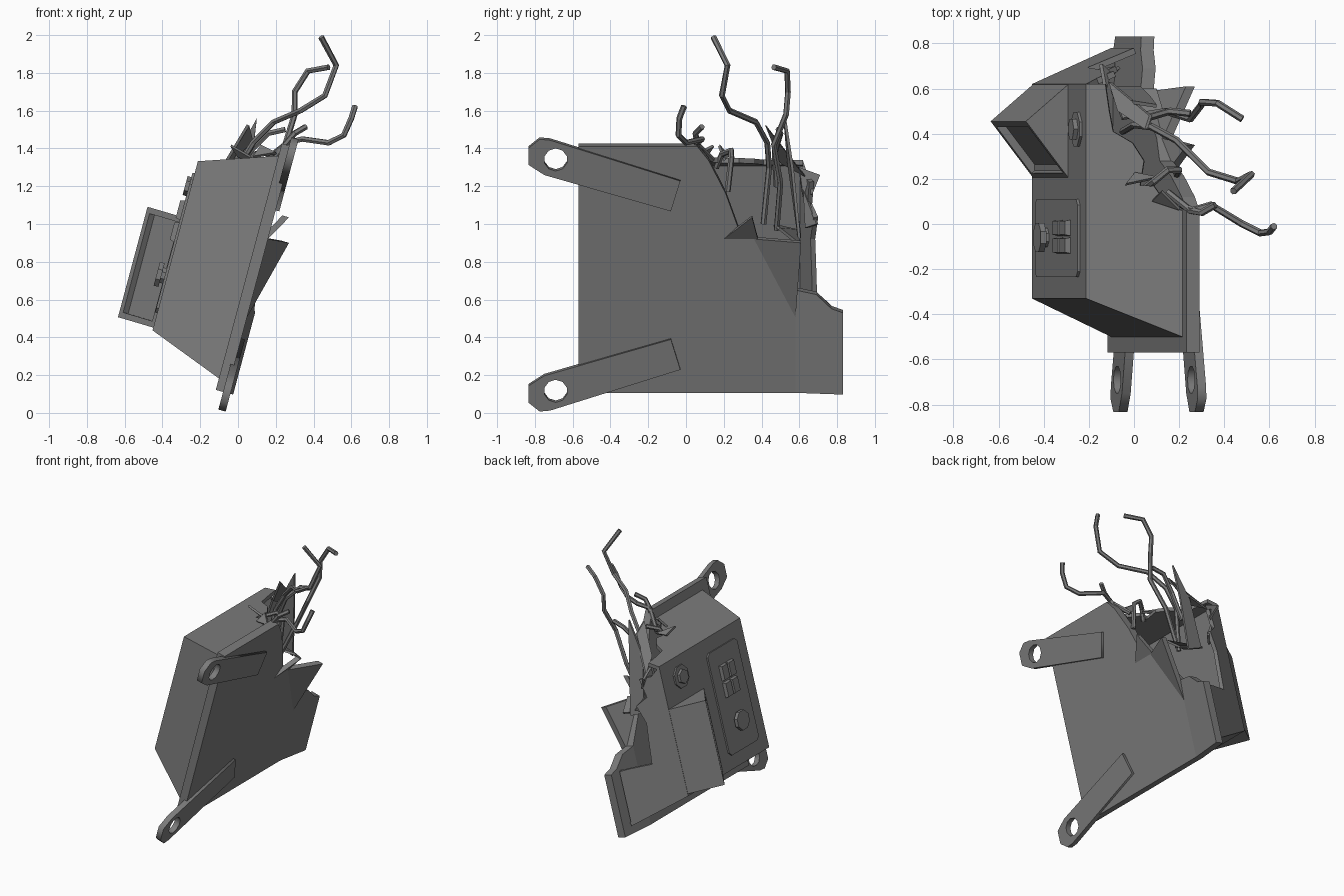
import bpy, bmesh, math
from mathutils import Matrix, Vector

if "Cube" in bpy.data.objects:
    bpy.data.objects.remove(bpy.data.objects["Cube"])

TILT = Matrix.Rotation(math.radians(15), 4, 'Y')   # the whole unit leans to +x

# dark metal used everywhere
METAL = bpy.data.materials.new("dark_metal")
METAL.diffuse_color = (.2, .2, .2, 1)
METAL.use_nodes = True
METAL.node_tree.nodes["Principled BSDF"].inputs["Base Color"].default_value = METAL.diffuse_color


def link(name, data, matrix):
    data.materials.append(METAL)
    ob = bpy.data.objects.new(name, data)
    ob.matrix_world = matrix
    bpy.context.collection.objects.link(ob)
    return ob


def add(name, bm, matrix=TILT):
    bmesh.ops.recalc_face_normals(bm, faces=bm.faces)
    me = bpy.data.meshes.new(name)
    bm.to_mesh(me)
    bm.free()
    return link(name, me, matrix)


def prism(pts, vec):
    """Closed polygon pushed along vec."""
    bm = bmesh.new()
    face = bm.faces.new([bm.verts.new(p) for p in pts])
    ext = bmesh.ops.extrude_face_region(bm, geom=[face], use_keep_orig=True)
    bmesh.ops.translate(bm, vec=Vector(vec),
                        verts=[g for g in ext['geom'] if isinstance(g, bmesh.types.BMVert)])
    bmesh.ops.recalc_face_normals(bm, faces=bm.faces)
    return bm


def slab(name, pts, vec, matrix=TILT):
    return add(name, prism(pts, vec), matrix)


def disc(name, y, z, x, r, h, n):
    ring = [(x, y + r * math.cos(2 * math.pi * (i + .5) / n),
             z + r * math.sin(2 * math.pi * (i + .5) / n)) for i in range(n)]
    return slab(name, ring, (-h, 0, 0))


# back plate with a torn upper corner, its far end bent slightly outwards
plate = [(-.57, .087), (.58, .087), (.58, .65), (.38, .93), (.28, .98), (.21, 1.18),
         (.12, 1.36), (.06, 1.437), (-.57, 1.437)]
slab("back_plate", [(-.145, y, z) for y, z in plate], (.06, 0, 0))
plate_end = [(.58, .087), (.83, .087), (.83, .535), (.77, .555), (.69, .63), (.58, .65)]
slab("back_plate_end", [(-.145 + .14 * (y - .58), y, z) for y, z in plate_end], (.06, 0, 0))

# plate pieces bent outwards
def plate_point(y, z):
    return TILT @ Vector((-.085, y, z))

slab("bent_plate_corner", [plate_point(.58, .5), plate_point(.36, .93), (.27, .61, .9)],
     (-.04, 0, .012), Matrix())
slab("bent_plate_shard", [plate_point(.2, .93), plate_point(.38, .93), (.27, .35, 1.035)],
     (-.035, 0, .01), Matrix())

# tapered housing: t runs from the front face (0) to the plate (1)
def lerp(a, b, t):
    return a + (b - a) * t

XF, XB = -.55, -.145
def top(y, t):
    return (lerp(XF, XB, t), y, lerp(1.232, 1.37, t))

def far(t, z):
    return (lerp(XF, XB, t), lerp(.62, .78, t), z)

f = [(XF, -.33, .305), (XF, .62, .305), (XF, .62, 1.232), (XF, -.33, 1.232)]
b = [(XB, -.50, .15), (XB, .78, .15), (XB, -.50, 1.37)]
slab("front_wall", f, (.03, 0, 0))
slab("bottom_wall", [f[0], f[1], b[1], b[0]], (.01, 0, .025))
slab("near_side_wall", [f[0], f[3], b[2], b[0]], (.01, .025, 0))
slab("torn_top_wall", [f[3], b[2]] + [top(y, t) for y, t in (
    (.06, 1), (.08, .85), (.17, .7), (.17, .56), (.28, .6), (.36, .48), (.41, .28),
    (.5, .24), (.62, .2), (.62, 0))], (.01, 0, -.025))
slab("torn_far_wall", [f[1], b[1]] + [far(t, z) for t, z in (
    (1, .54), (.8, .55), (.46, .56), (.43, .72), (.4, .85), (.5, .98), (.3, 1.03),
    (.36, 1.16), (.16, 1.17), (0, 1.232))], (.01, -.025, 0))

# ragged metal shards around the break
shards = [
    [(-.1, .63, 1.25), (-.06, .5, 1.32), (.06, .42, 1.52), (.08, .48, 1.44)],
    [(-.08, .61, .95), (.03, .61, .9), (.07, .57, 1.3), (.1, .53, 1.56), (-.03, .55, 1.33)],
    [(-.1, .6, .97), (.1, .6, .9), (.13, .5, .98), (-.05, .47, 1.0)],
    [(-.12, .6, 1.3), (-.14, .71, 1.26), (-.1, .67, 1.16), (-.18, .62, 1.15)],
    [(-.16, .62, 1.18), (-.06, .69, 1.0), (-.12, .63, .98)],
    [(.0, .22, 1.35), (-.04, .17, 1.41), (.1, .2, 1.33)],
    [(.08, .1, 1.36), (.12, .14, 1.42), (.2, .06, 1.38)],
]
for i, s in enumerate(shards):
    a = Vector(s[1]) - Vector(s[0])
    n = a.cross(Vector(s[2]) - Vector(s[0])).normalized() * .015
    slab(f"torn_shard_{i + 1}", s, n, Matrix())

# wedge-shaped reader with a recessed slot face
bm = prism([(-.545, .2, .32), (-.745, .455, .325), (-.545, .622, .32)], (0, 0, .605))
slot = min(bm.faces, key=lambda q: q.normal.y + .01 * q.normal.x)
bmesh.ops.inset_individual(bm, faces=[slot], thickness=.045)
bmesh.ops.inset_individual(bm, faces=[slot], thickness=0, depth=-.035)
add("wedge_reader", bm)

# control panel with clipped corners, buttons and knob
c = .025
y0, y1, z0, z1 = -.235, .11, .40, 1.13
slab("control_panel", [(XF + .01, y, z) for y, z in (
    (y0 + c, z0), (y1 - c, z0), (y1, z0 + c), (y1, z1 - c),
    (y1 - c, z1), (y0 + c, z1), (y0, z1 - c), (y0, z0 + c))], (-.022, 0, 0))
for i, by in enumerate((-.095, -.017)):
    for j, bz in enumerate((.84, .96)):
        bm = prism([(-.56, by + sy * .036, bz + sz * .054)
                    for sy, sz in ((-1, -1), (1, -1), (1, 1), (-1, 1))], (-.026, 0, 0))
        cap = min(bm.faces, key=lambda q: q.calc_center_median().x)
        bmesh.ops.scale(bm, vec=(1, .85, .88), verts=cap.verts,
                        space=Matrix.Translation((0, -by, -bz)))
        add(f"button_{i}_{j}", bm)
disc("knob_stem", -.06, .6, -.56, .045, .025, 8)
disc("knob_cap", -.06, .6, -.58, .07, .026, 8)

# bolt on the upper front corner
disc("bolt_washer", .42, 1.09, XF + .01, .082, .022, 8)
disc("bolt_head", .42, 1.09, XF, .052, .032, 6)

# mounting straps, mirrored top to bottom
strap = [(-.833, 1.434), (-.775, 1.482), (-.72, 1.477), (-.03, 1.253),
         (-.08, 1.087), (-.75, 1.286), (-.833, 1.341)]
hole = [(-.69 + .062 * math.cos(a), 1.37 + .062 * math.sin(a))
        for a in (math.pi * (i + .5) / 5 for i in range(10))]
YZ = Matrix(((0, 0, 1, -.085), (1, 0, 0, 0), (0, 1, 0, 0), (0, 0, 0, 1)))
for name, flip in (("upper_strap", False), ("lower_strap", True)):
    cu = bpy.data.curves.new(name, 'CURVE')
    cu.dimensions, cu.fill_mode, cu.extrude = '2D', 'BOTH', .02
    for loop in (strap, hole):
        sp = cu.splines.new('POLY')
        sp.points.add(len(loop) - 1)
        for p, (y, z) in zip(sp.points, loop):
            p.co = (y, 1.472 - z if flip else z, 0, 1)
        sp.use_cyclic_u = True
    link(name, cu, TILT @ YZ)

# loose cables
cables = [
    [(.44, .145, 1.99), (.52, .22, 1.84), (.46, .19, 1.68), (.33, .23, 1.6), (.19, .37, 1.54),
     (.08, .43, 1.43), (0, .44, 1.3), (-.05, .41, 1.0)],
    [(.48, .465, 1.83), (.37, .535, 1.81), (.3, .54, 1.7), (.3, .53, 1.58), (.25, .465, 1.42),
     (.14, .5, 1.22), (.02, .48, .97)],
    [(.62, -.01, 1.625), (.6, -.035, 1.56), (.56, -.04, 1.47), (.48, 0, 1.43), (.34, .085, 1.45),
     (.26, .06, 1.43), (.16, .11, 1.3)],
    [(.36, .085, 1.515), (.3, .05, 1.48), (.25, .06, 1.42), (.15, .14, 1.34)],
    [(.05, .16, 1.3), (.09, .19, 1.37), (.15, .24, 1.39), (.2, .24, 1.35), (.19, .22, 1.17)],
    [(.25, .49, 1.5), (.16, .5, 1.48), (.06, .47, 1.38), (-.02, .48, 1.2)],
]
for i, path in enumerate(cables):
    cu = bpy.data.curves.new(f"cable_{i + 1}", 'CURVE')
    cu.dimensions, cu.bevel_depth, cu.bevel_resolution = '3D', .016, 1
    cu.use_fill_caps = True
    sp = cu.splines.new('POLY')
    sp.points.add(len(path) - 1)
    for p, co in zip(sp.points, path):
        p.co = (*co, 1)
    sp.use_smooth = False
    link(f"cable_{i + 1}", cu, Matrix())
